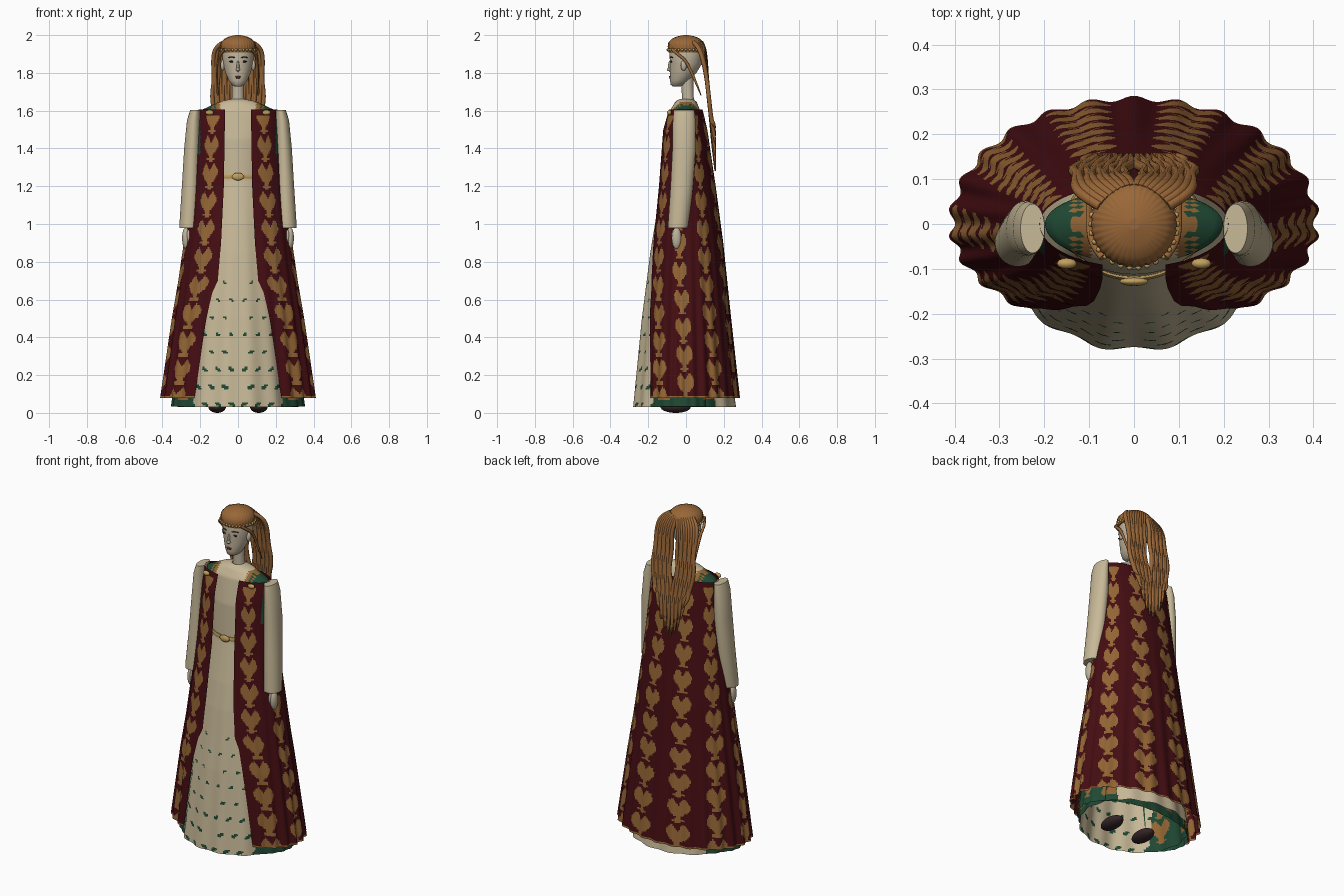
import bpy, bmesh, math
from mathutils import Matrix, Vector

if "Cube" in bpy.data.objects:
    bpy.data.objects.remove(bpy.data.objects["Cube"])

def material(name, r, g, b):
    m = bpy.data.materials.new(name)
    m.diffuse_color = (r, g, b, 1)
    m.use_nodes = True
    m.node_tree.nodes["Principled BSDF"].inputs["Base Color"].default_value = m.diffuse_color
    return m

CREAM = material("cream cloth", .57, .48, .31)
SKIN = material("pale skin", .52, .45, .33)
MAROON = material("maroon cloth", .058, .004, .006)
BRONZE = material("bronze brocade", .29, .13, .034)
GREEN = material("green lining", .014, .065, .033)
HAIR = material("chestnut hair", .32, .135, .039)
GOLD = material("bright gold", .54, .35, .11)
SHOE = material("dark leather", .035, .018, .020)
DARK = material("dark brown", .03, .018, .012)
LIP = material("lip red", .28, .05, .04)

def finish(name, bm, mats):
    bmesh.ops.recalc_face_normals(bm, faces=bm.faces)
    for f in bm.faces:
        f.smooth = True
    me = bpy.data.meshes.new(name)
    bm.to_mesh(me)
    bm.free()
    for m in mats:
        me.materials.append(m)
    ob = bpy.data.objects.new(name, me)
    bpy.context.collection.objects.link(ob)
    return ob

def interp(rows, z):
    """Linear interpolation of rows keyed by their first value."""
    for a, b in zip(rows, rows[1:]):
        if z <= b[0]:
            t = max(0, (z - a[0]) / (b[0] - a[0]))
            return [p + (q - p) * t for p, q in zip(a[1:], b[1:])]
    return rows[-1][1:]

def shell(name, prof, nu, nz, waves, amp, mats, rule):
    """Draped cloth; prof rows: z, side radius, front radius, back radius, half opening."""
    bm = bmesh.new()
    z0, z1 = prof[0][0], prof[-1][0]
    grid = []
    for j in range(nz + 1):
        z = z0 + (z1 - z0) * j / nz
        rx, rf, rb, gap = interp(prof, z)
        t0 = math.asin(min(1, gap / rx))
        row = []
        for i in range(nu + 1):
            t = t0 + (2 * math.pi - 2 * t0) * i / nu
            w = 1 + amp * max(0, 1 - z / 1.3) * math.cos(waves * t)
            c = math.cos(t)
            row.append(bm.verts.new((rx * w * math.sin(t), -c * w * (rf if c > 0 else rb), z)))
        grid.append(row)
    for j in range(nz):
        for i in range(nu):
            a, b = grid[j], grid[j + 1]
            f = bm.faces.new((a[i], a[i + 1], b[i + 1], b[i]))
            f.material_index = rule(f.calc_center_median(), (i + .5) / nu)
    bmesh.ops.remove_doubles(bm, verts=bm.verts, dist=1e-5)
    return finish(name, bm, mats)

def loft(name, rings, mat, n=32, ridges=0, depth=0.0):
    """Closed body through elliptical rings (x, y, z, rx, ry)."""
    bm = bmesh.new()
    loops = []
    for x, y, z, rx, ry in rings:
        loop = []
        for i in range(n):
            t = 2 * math.pi * i / n
            w = 1 + depth * math.cos(ridges * t)
            loop.append(bm.verts.new((x + rx * w * math.cos(t), y + ry * w * math.sin(t), z)))
        loops.append(loop)
    for a, b in zip(loops, loops[1:]):
        for i in range(n):
            bm.faces.new((a[i], a[(i + 1) % n], b[(i + 1) % n], b[i]))
    for f in (bm.faces.new(loops[0]), bm.faces.new(loops[-1])):
        for e in f.edges:
            e.smooth = False
    return finish(name, bm, [mat])

def blobs(name, items, mat, seg=16):
    """Ellipsoids in one object: (centre, radii)."""
    bm = bmesh.new()
    for c, s in items:
        bmesh.ops.create_uvsphere(bm, u_segments=seg, v_segments=seg // 2 + 2, radius=1,
                                  matrix=Matrix.Translation(Vector(c)) @ Matrix.Diagonal((*s, 1)))
    return finish(name, bm, [mat])

def strands(name, paths, radius, mat):
    cu = bpy.data.curves.new(name, 'CURVE')
    cu.dimensions = '3D'
    cu.bevel_depth, cu.bevel_resolution, cu.resolution_u = radius, 2, 5
    cu.use_fill_caps = True
    for path in paths:
        sp = cu.splines.new('NURBS')
        sp.points.add(len(path) - 1)
        for k, (p, co) in enumerate(zip(sp.points, path)):
            p.co = (*co, 1)
            p.radius = 1 if k < len(path) - 1 else .35
        sp.order_u, sp.use_endpoint_u = 3, True
    cu.materials.append(mat)
    bpy.context.collection.objects.link(bpy.data.objects.new(name, cu))

# Brocade: columns of heart-shaped flowers joined by stems
def brocade(p, u, columns=8):
    col = min(int(u * columns), columns - 1)
    a = abs(u * columns - col - .5)
    v = (p.z / .148 + .5 * (min(col, columns - 1 - col) % 2)) % 1
    w = .29
    if v < .2:
        return a < (.15 if .03 < v < .11 else .07)
    if v < .6:
        return a < .06 + (w - .06) * math.sin((v - .2) / .4 * math.pi / 2)
    return (v - .66) * .5 < a < w * math.sqrt(max(0, 1 - ((v - .6) / .36) ** 2))

# Cream dress with green leaves and green shoulders with bronze trim
def dress_rule(p, u):
    x = abs(p.x)
    if p.z > 1.585 and x > .095:
        return 2 if x < .117 or .128 < x < .138 else 1
    if p.z < .6 and x > .245 and abs(p.y) < .19:
        return 2 if p.z > .07 and brocade(p, u) else 1
    if p.z < .74 and p.y < 0 and x > .012:
        row = int(p.z / .092)
        du = ((x / .07 + .5 * (row % 2)) % 1 - .5) * .07
        dv = (p.z / .092 % 1 - .5) * .092
        s = .45 + .52 * (1 - p.z / .74)
        return int((du / (.02 * s)) ** 2 + ((dv - .4 * du) / (.012 * s)) ** 2 < 1)
    return 0

shell("dress", [(.03, .315, .28, .265, 0), (.5, .255, .235, .2, 0), (.85, .205, .19, .165, 0),
                (1.0, .18, .165, .14, 0), (1.23, .15, .118, .105, 0), (1.45, .16, .112, .09, 0),
                (1.6, .2, .085, .075, 0), (1.65, .095, .055, .055, 0), (1.662, .033, .03, .03, 0)],
      260, 190, 14, -.02, [CREAM, GREEN, BRONZE], dress_rule)

# Green robe between dress and cloak
shell("under_robe", [(.033, .352, .235, .19, .24), (.6, .27, .2, .15, .16)],
      150, 50, 24, .01, [GREEN, BRONZE], lambda p, u: int(brocade(p, u) and p.z > .07))

# Maroon cloak, open at the front, bronze hem and green edging at the armholes
def cloak_rule(p, u):
    if p.y < .03 and abs(p.x) > .2 and 1.37 < p.z < 1.57:
        return 2
    if p.z < .087:
        return 1
    return int(brocade(p, u) and p.z < 1.575)

shell("cloak", [(.08, .407, .235, .28, .235), (.5, .348, .215, .236, .165), (.64, .325, .202, .222, .135),
                (.7, .315, .197, .216, .108), (.9, .287, .182, .196, .09), (1.2, .25, .15, .157, .075),
                (1.5, .222, .127, .113, .07), (1.605, .21, .096, .088, .07)],
      230, 155, 26, .022, [MAROON, BRONZE, GREEN], cloak_rule)

# Belt and buckle
loft("belt", [(0, 0, 1.24, .152, .122), (0, 0, 1.25, .156, .127), (0, 0, 1.262, .152, .122)], GOLD, 48)
blobs("buckle", [((0, -.128, 1.251), (.032, .01, .02))], GOLD, 24)

for s, side in ((-1, "left"), (1, "right")):
    # Sleeve, hand, shoe and brooch
    loft(side + "_sleeve", [(s * x, y, z, rx, ry) for x, y, z, rx, ry in (
        (.226, -.01, 1.603, .027, .055), (.234, -.01, 1.55, .036, .06), (.242, -.01, 1.4, .043, .062),
        (.25, -.022, 1.2, .047, .06), (.259, -.04, 1.0, .051, .055), (.26, -.042, .98, .05, .053))], CREAM)
    blobs(side + "_hand", [((s * .276, -.05, .925), (.02, .026, .058)),
                           ((s * .262, -.066, .935), (.01, .011, .035))], SKIN)
    blobs(side + "_shoe", [((s * .11, -.055, .031), (.046, .08, .031))], SHOE, 24)
    blobs(side + "_brooch", [((s * .15, -.088, 1.59), (.022, .012, .014))], GOLD)

# Neck and head
loft("neck", [(0, .012, 1.64, .04, .036), (0, .01, 1.67, .032, .031), (0, .005, 1.78, .032, .033)], SKIN)
HEAD = [(1.728, -.05, .016, .02), (1.737, -.043, .034, .038), (1.76, -.033, .05, .052),
        (1.8, -.015, .067, .07), (1.85, 0, .08, .085), (1.92, 0, .084, .088),
        (1.965, 0, .065, .07), (1.985, 0, .03, .03)]
loft("head", [(0, y, z, rx, ry) for z, y, rx, ry in HEAD], SKIN, 40)

def on_face(x, z):
    y, rx, ry = interp(HEAD, z)
    return (x, y - ry * math.sqrt(1 - (x / rx) ** 2), z)

# Facial features
blobs("nose", [(on_face(0, 1.835), (.007, .01, .03)), (on_face(0, 1.818), (.011, .017, .01))], SKIN)
blobs("ears", [((s * .081, -.012, 1.84), (.012, .016, .028)) for s in (-1, 1)], SKIN)
blobs("eyes", [(on_face(s * .034, 1.86), (.014, .005, .005)) for s in (-1, 1)], DARK)
blobs("eyebrows", [(on_face(s * (.022 + .008 * k), 1.882 + .003 * math.sin(k * 1.05)), (.007, .004, .003))
                   for s in (-1, 1) for k in range(4)], DARK, 8)
blobs("lips", [(on_face(0, 1.78), (.017, .005, .004)), (on_face(0, 1.774), (.013, .005, .004))], LIP)

# Ridged hair cap with a beaded circlet
loft("hair_cap", [(0, 0, 1.908, .09, .092), (0, 0, 1.94, .095, .096), (0, 0, 1.962, .09, .092),
                  (0, 0, 1.98, .072, .075), (0, 0, 1.993, .045, .047), (0, 0, 2.0, .012, .012)],
     HAIR, 144, 36, .012)
N = 30
blobs("circlet_beads", [((.096 * math.cos(2 * math.pi * i / N), .097 * math.sin(2 * math.pi * i / N), 1.922),
                         (.007, .007, .008)) for i in range(N)], GOLD, 8)

# Long hair fanned down the back, parted in the middle
paths = []
M = 18
for i in range(M):
    s = 2 * i / (M - 1) - 1
    g = math.copysign(.12 + .88 * abs(s), s)
    k = .007 * (-1) ** i
    end = 1.28 + .2 * s * s + (.03 if i % 2 else 0)
    paths.append([(.075 * s, .08 - .04 * s * s, 1.962), (.12 * s, .095 - .03 * s * s, 1.94),
                  (.133 * g, .105 - .015 * s * s, 1.87), (.132 * g + k, .11, 1.77), (.134 * g - k, .122, 1.66),
                  (.118 * s + k, .134, 1.55), (.105 * s - k, .145, (1.55 + end) / 2), (.095 * s, .155, end)])
strands("long_hair", paths, .0115, HAIR)
# Thin locks swept from the temples to behind the neck
strands("temple_locks", [[(s * .07, -.075, 1.925), (s * .095, -.045, 1.9), (s * .1, 0, 1.865),
                          (s * .1, .045, 1.77), (s * .105, .08, 1.68)] for s in (-1, 1)], .008, HAIR)
